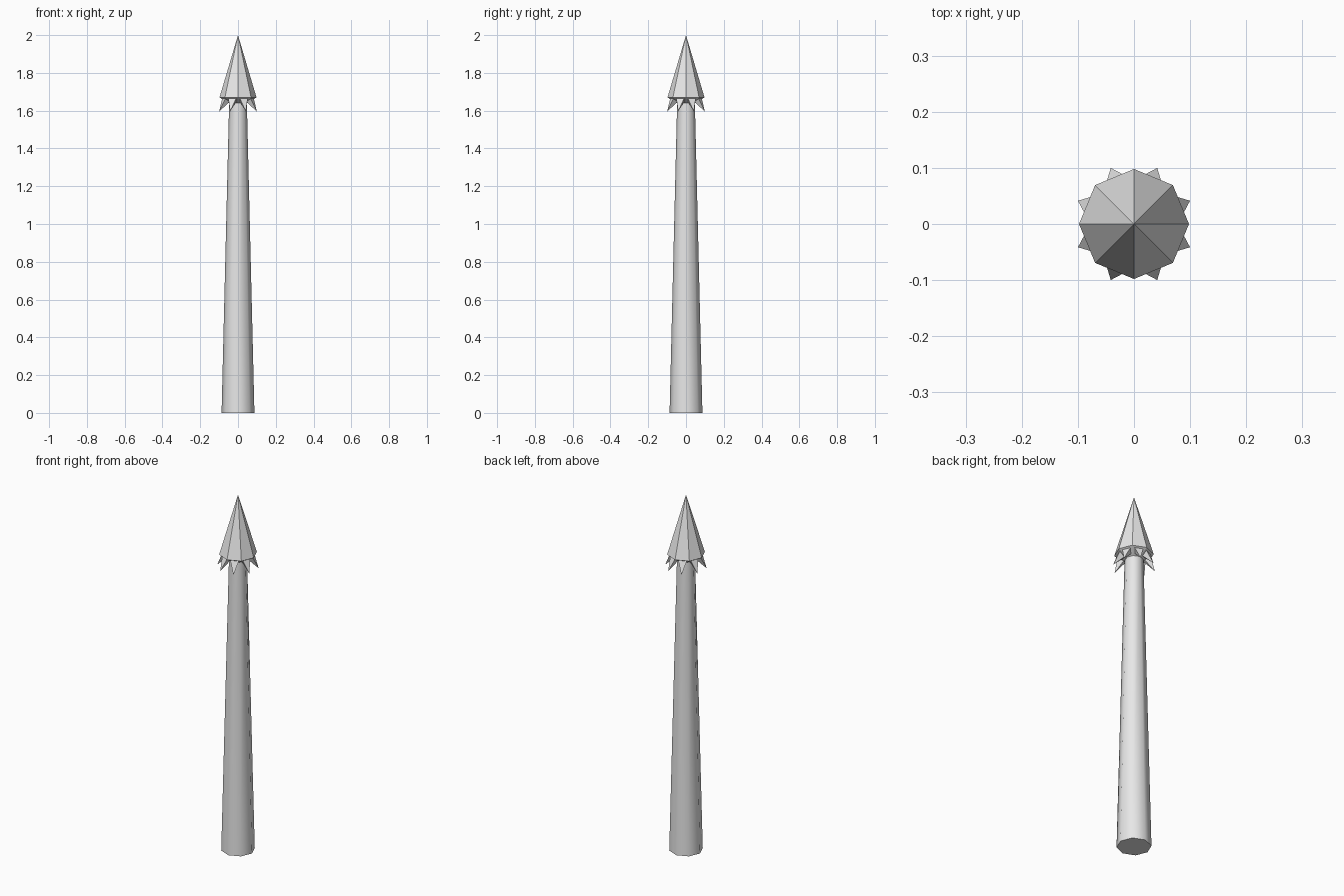
import bpy, bmesh, math
from mathutils import Vector

SIDES = 8

cube = bpy.data.objects.get("Cube")
if cube:
    bpy.data.objects.remove(cube, do_unlink=True)

grey = bpy.data.materials.new("plain_grey")
grey.use_nodes = True
colour = (0.8, 0.8, 0.8, 1.0)
grey.diffuse_color = colour
grey.node_tree.nodes["Principled BSDF"].inputs["Base Color"].default_value = colour


def ring(bm, radius, z):
    """Octagon of vertices with corners on the axes."""
    step = math.tau / SIDES
    return [bm.verts.new((radius * math.cos(i * step), radius * math.sin(i * step), z))
            for i in range(SIDES)]


def bridge(bm, low, high):
    """Quads between two rings, facing outward when high is above low."""
    return [bm.faces.new((low[i], low[(i + 1) % SIDES], high[(i + 1) % SIDES], high[i]))
            for i in range(SIDES)]


def finish(bm, name):
    mesh = bpy.data.meshes.new(name)
    bm.to_mesh(mesh)
    bm.free()
    mesh.materials.append(grey)
    obj = bpy.data.objects.new(name, mesh)
    bpy.context.collection.objects.link(obj)
    return obj


# Tapered shaft with a closed foot, rounded by smooth shading
bm = bmesh.new()
foot = ring(bm, 0.087, 0)
neck = ring(bm, 0.047, 1.64)
bridge(bm, foot, neck)
bm.faces.new(foot[::-1])
shaft = finish(bm, "shaft")
bpy.ops.object.select_all(action="DESELECT")
shaft.select_set(True)
bpy.context.view_layer.objects.active = shaft
bpy.ops.object.shade_smooth_by_angle(angle=math.radians(50))

# Pointed head with a sloping underside
bm = bmesh.new()
collar = ring(bm, 0.047, 1.64)
rim = ring(bm, 0.098, 1.67)
tip = bm.verts.new(Vector((0, 0, 2)))
underside = bridge(bm, collar, rim)
for i in range(SIDES):
    bm.faces.new((rim[i], rim[(i + 1) % SIDES], tip))
bm.normal_update()

# Barbs pulled out of the middle of each underside face
bmesh.ops.inset_individual(bm, faces=underside, thickness=0.011, use_even_offset=True)
bm.normal_update()
bmesh.ops.poke(bm, faces=underside, offset=0.072, use_relative_offset=False)
bm.normal_update()
finish(bm, "barbed_head")
